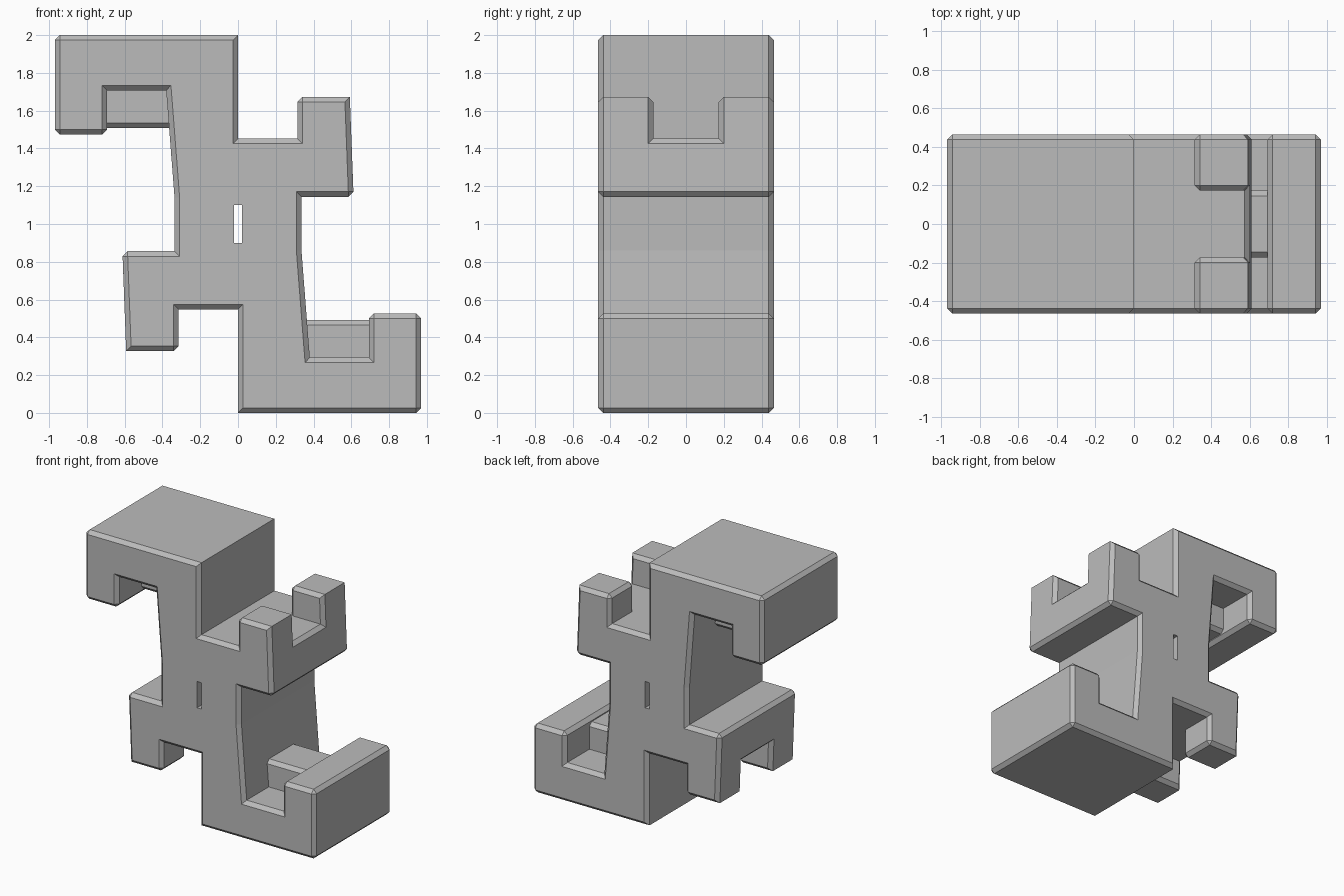
import bpy
import bmesh
from mathutils import Vector

cube = bpy.data.objects.get("Cube")
if cube:
    bpy.data.objects.remove(cube, do_unlink=True)

DEPTH = 0.465    # half thickness of the whole block
INNER = 0.173    # half width of the hand gap and the foot bridge
CHAMFER = 0.027

# One figure's half of the outline; the other is the same turned upside down
HALF = [(0, 0), (0.97, 0), (0.97, 0.527), (0.693, 0.527), (0.693, 0.493),
        (0.693, 0.293), (0.38, 0.293), (0.3645, 0.493), (0.336, 0.86),
        (0.336, 1.144), (0.612, 1.144), (0.6004, 1.452), (0.592, 1.673),
        (0.315, 1.673), (0.315, 1.452), (0, 1.452)]
FOOT_GAP = [4, 5, 6, 7]
HAND = [11, 12, 13, 14]


def turned(points):
    return [(-x, 2 - z) for x, z in points]


def add_face(bm, points):
    bm.faces.new([bm.verts.new(p) for p in points])


def add_sides(bm, outline, y0, y1):
    for (xa, za), (xb, zb) in zip(outline, outline[1:] + outline[:1]):
        add_face(bm, [(xa, y0, za), (xb, y0, zb), (xb, y1, zb), (xa, y1, za)])


def add_cap(bm, outline, y):
    add_face(bm, [(x, y, z) for x, z in outline])


def wants_chamfer(edge):
    if len(edge.link_faces) != 2 or edge.calc_face_angle_signed(0) < 0.5:
        return False
    a, b = (v.co for v in edge.verts)
    across = abs((b - a).normalized().y) > 0.99
    # The crown corner and the outer finger tips stay sharp
    sharp = abs(a.x) < 0.01 or abs(abs(a.x) - 0.592) < 0.003
    return not (across and sharp)


# Body: outer layers, a middle layer with hand gap and foot bridge
bm = bmesh.new()
middle = [p for i, p in enumerate(HALF) if i not in (5, 6, 12, 13)]
outer_outline = HALF + turned(HALF)
add_sides(bm, middle + turned(middle), -INNER, INNER)
for side in (-1, 1):
    add_sides(bm, outer_outline, side * INNER, side * DEPTH)
    add_cap(bm, outer_outline, side * DEPTH)
    for indices in (FOOT_GAP, HAND):
        patch = [HALF[i] for i in indices]
        add_cap(bm, patch, side * INNER)
        add_cap(bm, turned(patch), side * INNER)
bmesh.ops.remove_doubles(bm, verts=bm.verts, dist=0.0005)
bmesh.ops.recalc_face_normals(bm, faces=bm.faces)
bmesh.ops.dissolve_limit(bm, angle_limit=0.02, verts=bm.verts, edges=bm.edges)
bmesh.ops.recalc_face_normals(bm, faces=bm.faces)

# Chamfer the convex edges
bmesh.ops.bevel(bm, geom=[e for e in bm.edges if wants_chamfer(e)],
                offset=CHAMFER, offset_type='OFFSET', segments=1,
                profile=0.5, affect='EDGES', clamp_overlap=True)
mesh = bpy.data.meshes.new("interlocked_body")
bm.to_mesh(mesh)
bm.free()
body = bpy.data.objects.new("interlocked_body", mesh)
bpy.context.collection.objects.link(body)

# Narrow slot right through the middle
bpy.ops.mesh.primitive_cube_add(size=1, location=(0, 0, 1))
cutter = bpy.context.object
cutter.name = "slot_cutter"
cutter.scale = Vector((0.04, 2, 0.2))
cutter.hide_render = True
slot = body.modifiers.new("slot", 'BOOLEAN')
slot.operation = 'DIFFERENCE'
slot.solver = 'EXACT'
slot.object = cutter
bpy.context.view_layer.objects.active = body
bpy.ops.object.modifier_apply(modifier=slot.name)
bpy.data.objects.remove(cutter, do_unlink=True)

# Plain grey finish
grey = bpy.data.materials.new("plain_grey")
grey.use_nodes = True
grey.diffuse_color = (0.5, 0.5, 0.5, 1)
grey.node_tree.nodes["Principled BSDF"].inputs["Base Color"].default_value = (0.5, 0.5, 0.5, 1)
body.data.materials.clear()
body.data.materials.append(grey)
